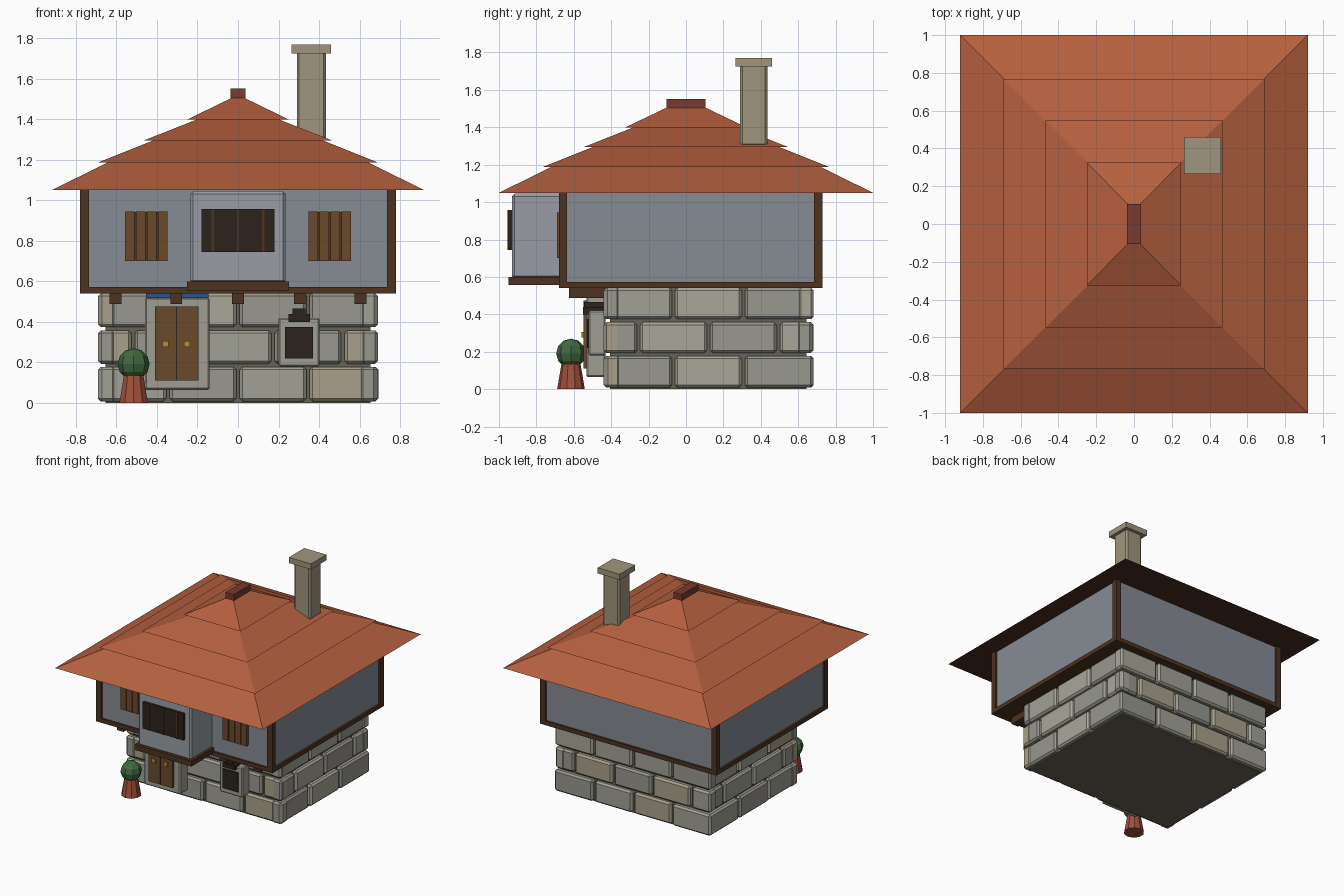
import bpy, bmesh, random
from mathutils import Matrix, Vector

if "Cube" in bpy.data.objects:
    bpy.data.objects.remove(bpy.data.objects["Cube"])

random.seed(4)


def mat(name, hexcol):
    m = bpy.data.materials.new(name)
    rgb = [int(hexcol[i:i + 2], 16) / 255 for i in (0, 2, 4)]
    m.diffuse_color = [c / 12.92 if c < 0.04 else ((c + 0.055) / 1.055) ** 2.4 for c in rgb] + [1]
    m.use_nodes = True
    m.node_tree.nodes["Principled BSDF"].inputs["Base Color"].default_value = m.diffuse_color
    return m


ROOF, RIDGE = mat("roof_tile", "B5603F"), mat("ridge_tile", "7A3A2E")
SOFFIT = mat("soffit", "4A2A20")
WALL, BAY = mat("plaster", "868C94"), mat("bay_plaster", "989EA5")
WOOD, PLANK = mat("dark_wood", "4C3220"), mat("plank_wood", "6B4A2C")
DARK, TRIM = mat("dark_opening", "2C221C"), mat("stone_trim", "A09F92")
MORTAR, CHIM = mat("mortar", "6A6455"), mat("chimney_stone", "A0967E")
GOLD, BLUE = mat("brass", "B48C3C"), mat("blue_paint", "28548C")
CLAY, LEAF = mat("terracotta", "A0503A"), mat("leaves", "41683F")
STONES = [mat("stone_%d" % i, c) for i, c in enumerate(("A2A196", "98978E", "A8A08A", "AAA799"))]


def finish(name, bm, mats):
    me = bpy.data.meshes.new(name)
    bm.to_mesh(me)
    bm.free()
    for m in mats:
        me.materials.append(m)
    ob = bpy.data.objects.new(name, me)
    bpy.context.collection.objects.link(ob)
    return ob


def add_box(bm, x, y, z, bevel=0.0, index=0):
    """Add a box spanning the (low, high) ranges, optionally chamfered."""
    tmp = bmesh.new()
    bmesh.ops.create_cube(tmp, size=1)
    for v in tmp.verts:
        v.co = Vector([(a + b) / 2 + c * (b - a) for (a, b), c in zip((x, y, z), v.co)])
    if bevel:
        bmesh.ops.bevel(tmp, geom=tmp.edges[:], offset=bevel, segments=1, affect='EDGES')
    for f in tmp.faces:
        f.material_index = index
    me = bpy.data.meshes.new("tmp")
    tmp.to_mesh(me)
    tmp.free()
    bm.from_mesh(me)
    bpy.data.meshes.remove(me)


def box(name, x, y, z, m, bevel=0.0):
    bm = bmesh.new()
    add_box(bm, x, y, z, bevel)
    return finish(name, bm, [m])


# Stone ground floor: mortar core with running-bond blocks on four sides
X, Y0, Y1 = 0.69, -0.44, 0.68
box("mortar_core", (-0.655, 0.655), (Y0 + 0.035, Y1 - 0.035), (0, 0.55), MORTAR)
bm = bmesh.new()
for row, (z0, z1) in enumerate(((0.008, 0.178), (0.193, 0.358), (0.374, 0.542))):
    for lo, hi, n, along_x in ((-X, X, 4, True), (Y0, Y1, 3, False)):
        w = (hi - lo) / n
        cuts = [lo + w * i for i in range(n + 1)]
        if row == 1:
            cuts = [lo] + [lo + w * (i + 0.5) for i in range(n)] + [hi]
        for side in (-1, 1):
            for a, b in zip(cuts, cuts[1:]):
                span = (a + (0.008 if a > lo else 0), b - (0.008 if b < hi else 0))
                out = random.uniform(-0.008, 0.003)
                face = (X if along_x else (Y1 if side > 0 else -Y0)) + out
                depth = tuple(sorted((side * face, side * (face - 0.08))))
                k = random.choice((0, 0, 1, 1, 2, 3))
                if along_x:
                    face = (Y1 if side > 0 else -Y0) + out
                    depth = tuple(sorted((side * face, side * (face - 0.08))))
                    add_box(bm, span, depth, (z0, z1), 0.014, k)
                else:
                    depth = tuple(sorted((side * (X + out), side * (X + out - 0.08))))
                    add_box(bm, depth, span, (z0, z1), 0.014, k)
finish("stone_blocks", bm, STONES)

# Upper floor: plaster box, corner posts, sill beams
box("upper_wall", (-0.765, 0.765), (-0.665, 0.715), (0.545, 1.055), WALL)
for sx in (-1, 1):
    for y in ((-0.68, -0.637), (0.685, 0.73)):
        box("corner_post", tuple(sorted((sx * 0.735, sx * 0.78))), y, (0.57, 1.055), WOOD)
    box("side_sill_beam", tuple(sorted((sx * 0.735, sx * 0.78))), (-0.68, 0.73), (0.54, 0.573), WOOD)
for y in ((-0.68, -0.637), (0.685, 0.73)):
    box("sill_beam", (-0.78, 0.78), y, (0.54, 0.573), WOOD)
box("floor_underside", (-0.74, 0.74), (-0.64, 0.69), (0.541, 0.56), WOOD)

# Joists jutting below the front overhang
for x in (-0.605, -0.305, 0, 0.305, 0.605):
    box("joist", (x - 0.029, x + 0.029), (-0.625, -0.42), (0.488, 0.545), WOOD)

# Projecting bay with barred window
box("bay", (-0.235, 0.235), (-0.93, -0.65), (0.59, 1.045), BAY, 0.014)
box("bay_sill", (-0.252, 0.252), (-0.95, -0.66), (0.556, 0.60), WOOD)
box("bay_window", (-0.18, 0.18), (-0.948, -0.92), (0.745, 0.958), DARK)
for x in (-0.125, 0, 0.125):
    box("window_bar", (x - 0.006, x + 0.006), (-0.954, -0.94), (0.745, 0.958), WOOD)

# Plank shutters on both sides of the bay
for sx in (-1, 1):
    c = sx * 0.453
    box("shutter_back", (c - 0.104, c + 0.104), (-0.682, -0.66), (0.703, 0.943), WOOD)
    for i in range(4):
        x = c - 0.108 + i * 0.054
        box("shutter_plank", (x + 0.003, x + 0.051), (-0.69, -0.67), (0.70, 0.945), PLANK)

# Tiered hip roof: overlapping frustums with flat undersides
tiers = (((0.92, 1.00, 1.05), (0.64, 0.72, 1.188)),
         ((0.69, 0.768, 1.187), (0.42, 0.498, 1.295)),
         ((0.468, 0.548, 1.294), (0.20, 0.28, 1.40)),
         ((0.25, 0.326, 1.399), (0.028, 0.10, 1.507)))
for low, high in tiers:
    bm = bmesh.new()
    rings = [[bm.verts.new((sx * a, sy * b, z)) for sx, sy in ((-1, -1), (1, -1), (1, 1), (-1, 1))]
             for a, b, z in (low, high)]
    for i in range(4):
        j = (i + 1) % 4
        bm.faces.new((rings[0][i], rings[0][j], rings[1][j], rings[1][i]))
    bm.faces.new(rings[1])
    bm.faces.new(rings[0][::-1]).material_index = 1
    finish("roof_tier", bm, [ROOF, SOFFIT])
box("ridge_cap", (-0.036, 0.036), (-0.105, 0.105), (1.50, 1.552), RIDGE)

# Chimney
box("chimney", (0.29, 0.435), (0.29, 0.435), (1.30, 1.74), CHIM, 0.012)
box("chimney_cap", (0.265, 0.46), (0.265, 0.46), (1.725, 1.77), CHIM)

# Double door with stone surround
box("door_surround", (-0.46, -0.14), (-0.532, -0.43), (0.065, 0.52), TRIM, 0.008)
box("door_header", (-0.455, -0.145), (-0.535, -0.43), (0.518, 0.541), BLUE)
for a, b, h in ((-0.41, -0.306, -0.358), (-0.3, -0.196, -0.252)):
    box("door_leaf", (a, b), (-0.548, -0.52), (0.11, 0.475), PLANK)
    box("door_handle", (h - 0.015, h + 0.015), (-0.56, -0.545), (0.275, 0.305), GOLD)
box("door_gap", (-0.308, -0.298), (-0.542, -0.52), (0.11, 0.475), DARK)

# Ground floor window with stepped hood
box("window_surround", (0.20, 0.402), (-0.52, -0.43), (0.18, 0.42), TRIM, 0.008)
box("window_opening", (0.232, 0.37), (-0.53, -0.50), (0.22, 0.375), DARK)
box("window_hood", (0.25, 0.355), (-0.55, -0.43), (0.40, 0.438), DARK)
box("window_hood_top", (0.27, 0.332), (-0.545, -0.43), (0.436, 0.467), DARK)

# Potted shrub
bm = bmesh.new()
bmesh.ops.create_cone(bm, cap_ends=True, segments=10, radius1=0.074, radius2=0.05, depth=0.14,
                      matrix=Matrix.Translation((-0.515, -0.615, 0.07)))
finish("plant_pot", bm, [CLAY])
bm = bmesh.new()
bmesh.ops.create_uvsphere(bm, u_segments=8, v_segments=6, radius=0.079,
                          matrix=Matrix.Translation((-0.515, -0.615, 0.191)))
finish("shrub", bm, [LEAF])
